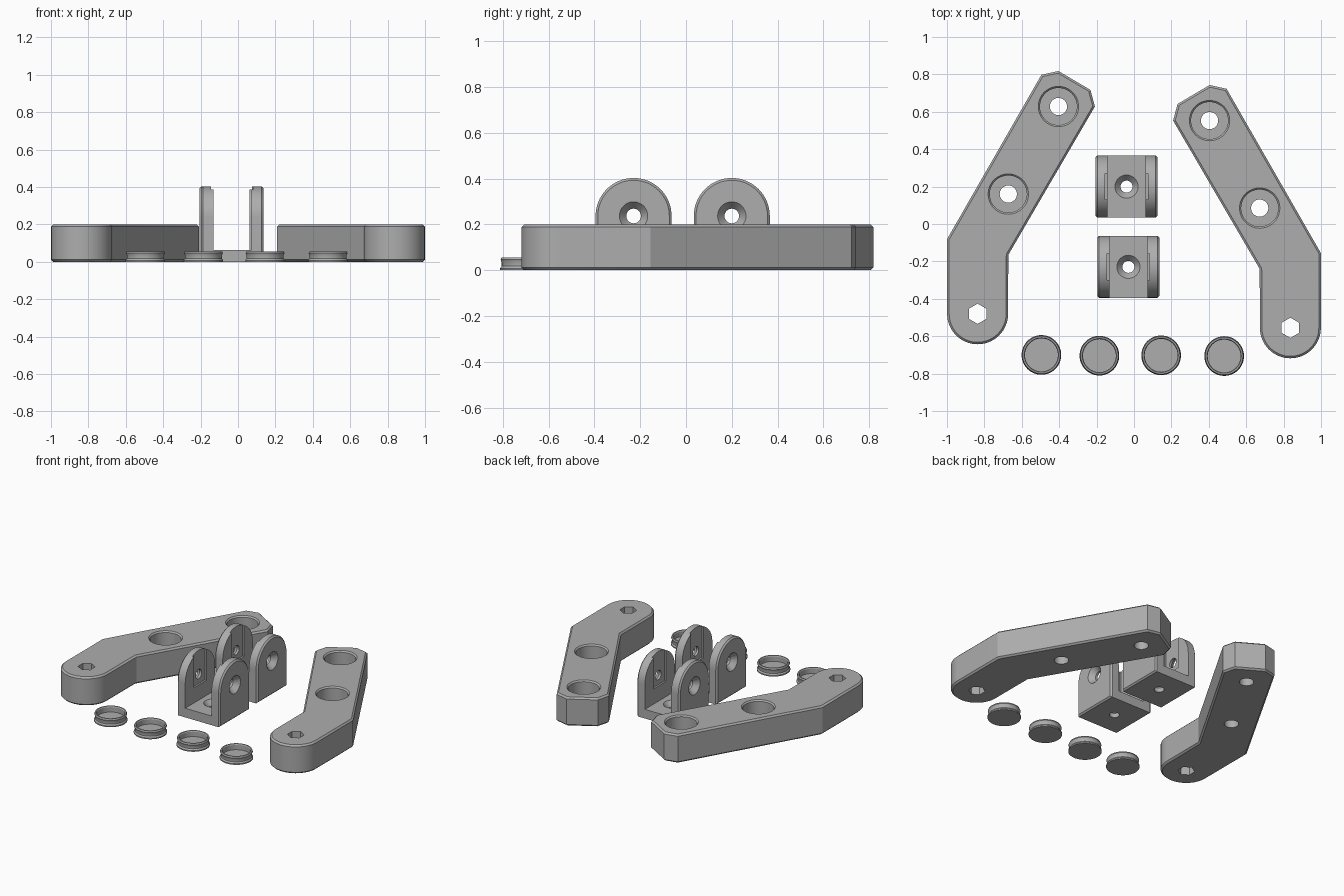
import bpy, bmesh, math
from mathutils import Matrix, Vector

if "Cube" in bpy.data.objects:
    bpy.data.objects.remove(bpy.data.objects["Cube"])

grey = bpy.data.materials.new("plain grey")
grey.diffuse_color = (0.42, 0.42, 0.42, 1)
grey.use_nodes = True
grey.node_tree.nodes["Principled BSDF"].inputs["Base Color"].default_value = grey.diffuse_color


def make_object(name, bm):
    bmesh.ops.recalc_face_normals(bm, faces=bm.faces[:])
    me = bpy.data.meshes.new(name)
    bm.to_mesh(me)
    bm.free()
    me.materials.append(grey)
    ob = bpy.data.objects.new(name, me)
    bpy.context.collection.objects.link(ob)
    return ob


def prism(name, points, depth, chamfer=0.0):
    """Extrude an xy outline up z and chamfer both rims."""
    bm = bmesh.new()
    face = bm.faces.new([bm.verts.new((x, y, 0)) for x, y in points])
    ext = bmesh.ops.extrude_face_region(bm, geom=[face])["geom"]
    bmesh.ops.translate(bm, vec=(0, 0, depth), verts=[v for v in ext if isinstance(v, bmesh.types.BMVert)])
    if chamfer:
        rims = [e for e in bm.edges if abs(e.verts[0].co.z - e.verts[1].co.z) < 1e-5]
        bmesh.ops.bevel(bm, geom=rims, offset=chamfer, segments=1, affect='EDGES')
    return make_object(name, bm)


def lathe(name, profile, sides=48, closed=False):
    """Spin (radius, z) points round z."""
    bm = bmesh.new()
    rings = []
    for r, z in profile:
        rings.append([bm.verts.new((r * math.sin(2 * math.pi * i / sides),
                                    r * math.cos(2 * math.pi * i / sides), z)) for i in range(sides)])
    for a, b in zip(rings, rings[1:]):
        for i in range(sides):
            j = (i + 1) % sides
            bm.faces.new((a[i], a[j], b[j], b[i]))
    bm.faces.new(rings[0])
    bm.faces.new(rings[-1])
    return make_object(name, bm)


def box(name, lo, hi):
    bm = bmesh.new()
    bmesh.ops.create_cube(bm, size=1)
    lo, hi = Vector(lo), Vector(hi)
    for v in bm.verts:
        v.co = Vector([c * s + m for c, s, m in zip(v.co, hi - lo, (hi + lo) / 2)])
    return make_object(name, bm)


def combine(ob, others, operation):
    for other in others:
        mod = ob.modifiers.new("cut", 'BOOLEAN')
        mod.operation, mod.solver, mod.object = operation, 'EXACT', other
    bpy.context.view_layer.update()
    dg = bpy.context.evaluated_depsgraph_get()
    me = bpy.data.meshes.new_from_object(ob.evaluated_get(dg))
    ob.modifiers.clear()
    ob.data = me
    for other in others:
        bpy.data.objects.remove(other, do_unlink=True)


def smooth(ob):
    bpy.ops.object.select_all(action='DESELECT')
    ob.select_set(True)
    bpy.context.view_layer.objects.active = ob
    bpy.ops.object.shade_smooth_by_angle(angle=math.radians(25))


# Bent arms with two counterbored holes and a hexagonal hole
ARM_H = 0.2
END = (-0.836, -0.48)


def make_arm(name, side, dy):
    outline = [(-0.999, -0.08), (-0.495, 0.798), (-0.404, 0.818), (-0.233, 0.717),
               (-0.209, 0.628), (-0.672, -0.165)]
    for i in range(33):
        a = -math.pi * i / 32
        outline.append((END[0] + 0.163 * math.cos(a), END[1] + 0.163 * math.sin(a)))

    def place(x, y):
        return (x * -side, y + dy)

    arm = prism(name, [place(*p) for p in outline], ARM_H, 0.011)
    cutters = []
    for x, y in ((-0.404, 0.628), (-0.672, 0.16)):
        c = lathe("bore_cutter", [(0.046, -0.05), (0.046, 0.065), (0.099, 0.065),
                                  (0.099, 0.191), (0.108, 0.2), (0.108, 0.25)])
        c.location = (*place(x, y), 0)
        cutters.append(c)
    hexa = lathe("hex_cutter", [(0.054, -0.05), (0.054, 0.25)], 6)
    hexa.location = (*place(*END), 0)
    cutters.append(hexa)
    combine(arm, cutters, 'DIFFERENCE')
    smooth(arm)


make_arm("left_arm", -1, 0)
make_arm("right_arm", 1, -0.075)

# U-shaped brackets with round-topped cheeks
W, R, T, AXIS, FLOOR = 0.166, 0.166, 0.064, 0.237, 0.064


def make_bracket(name, x, y):
    arch = [(-R, 0), (R, 0)]
    for i in range(33):
        a = math.pi * i / 32
        arch.append((R * math.cos(a), AXIS + R * math.sin(a)))
    # profile drawn in yz, extruded along x
    turn = Matrix(((0, 0, 1, 0), (1, 0, 0, 0), (0, 1, 0, 0), (0, 0, 0, 1)))
    body = prism(name, arch, 2 * W, 0.01)
    body.data.transform(Matrix.Translation((-W, 0, 0)) @ turn)
    inner = W - T
    cutters = [box("gap_cutter", (-inner, -0.3, FLOOR), (inner, 0.3, 0.6)),
               # shallow channel in the inner cheek faces
               box("channel_cutter", (-inner - 0.012, -0.07, 0.17), (inner + 0.012, 0.07, 0.6))]
    # countersunk pivot holes
    for s in (1, -1):
        c = lathe("pivot_cutter", [(0.032, 0.05), (0.032, W - 0.036), (0.062, W), (0.062, W + 0.05)], 32)
        c.data.transform(Matrix.Translation((0, 0, AXIS)) @ Matrix.Rotation(s * math.pi / 2, 4, 'Y'))
        cutters.append(c)
    cutters.append(lathe("floor_cutter", [(0.032, -0.05), (0.032, FLOOR - 0.034),
                                          (0.062, FLOOR), (0.062, FLOOR + 0.05)], 32))
    combine(body, cutters, 'DIFFERENCE')
    body.location = (x, y, 0)
    smooth(body)


make_bracket("rear_bracket", -0.04, 0.2)
make_bracket("front_bracket", -0.03, -0.229)

# Hollow snap caps
for i, (x, y) in enumerate(((-0.495, -0.70), (-0.185, -0.704), (0.145, -0.702), (0.482, -0.706))):
    cap = lathe("cap_%d" % (i + 1), [(0.106, 0), (0.106, 0.008), (0.099, 0.018), (0.099, 0.034),
                                     (0.104, 0.046), (0.1, 0.056), (0.092, 0.056), (0.088, 0.05),
                                     (0.088, 0.016)])
    cap.location = (x, y, 0)
    smooth(cap)
